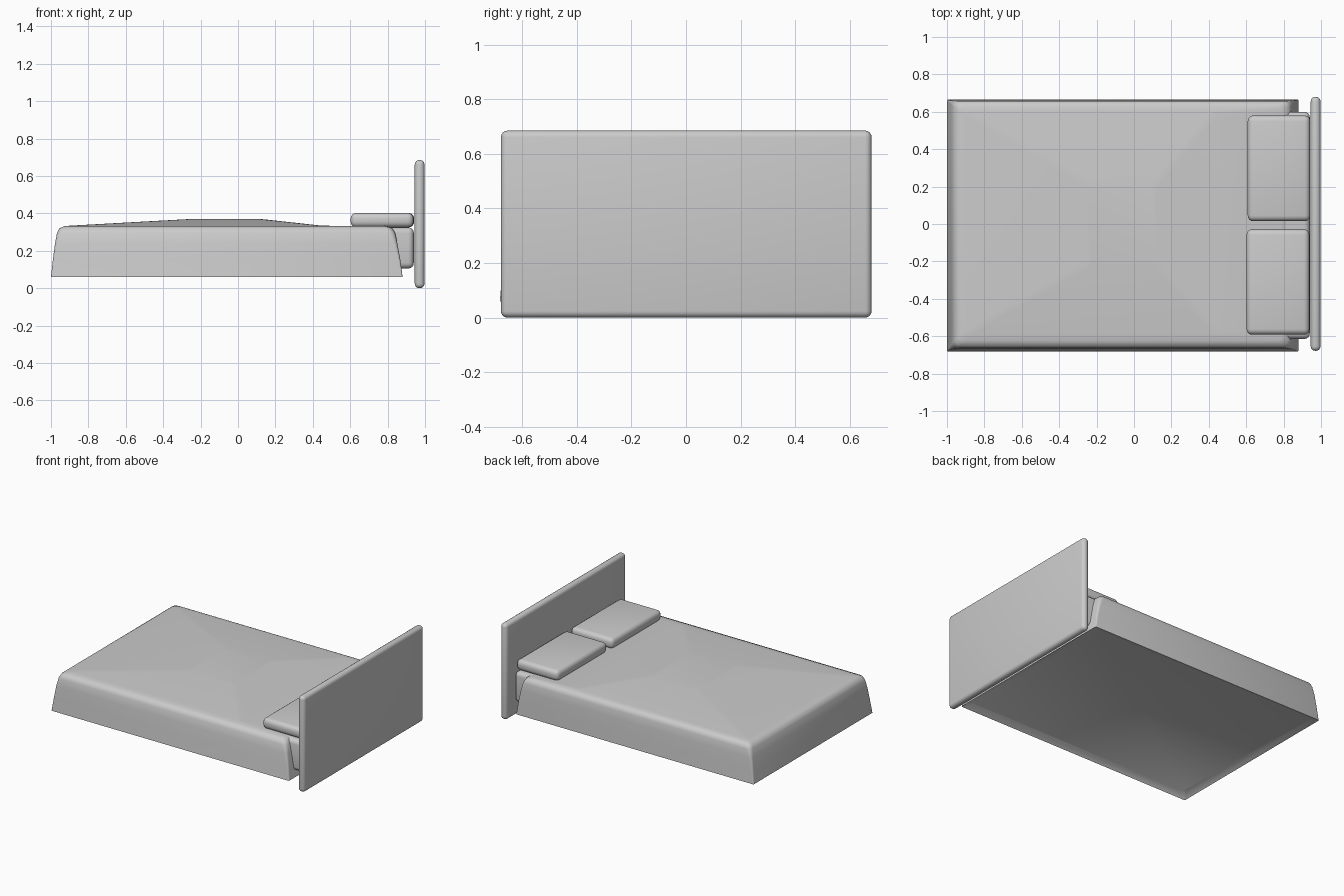
import bpy, bmesh, math

if "Cube" in bpy.data.objects:
    bpy.data.objects.remove(bpy.data.objects["Cube"])


def finish(name, bm, angle=50):
    bmesh.ops.recalc_face_normals(bm, faces=bm.faces)
    mesh = bpy.data.meshes.new(name)
    bm.to_mesh(mesh)
    bm.free()
    ob = bpy.data.objects.new(name, mesh)
    bpy.context.collection.objects.link(ob)
    bpy.ops.object.select_all(action='DESELECT')
    ob.select_set(True)
    bpy.context.view_layer.objects.active = ob
    bpy.ops.object.shade_smooth_by_angle(angle=math.radians(angle))
    return ob


def rounded_box(name, lo, hi, radius, tilt=0.0):
    """Box between two corners with rounded edges; tilt lifts the top towards +x."""
    bm = bmesh.new()
    bmesh.ops.create_cube(bm, size=1)
    for v in bm.verts:
        for i in range(3):
            v.co[i] = lo[i] if v.co[i] < 0 else hi[i]
        if v.co.z == hi[2] and v.co.x < (lo[0] + hi[0]) / 2:
            v.co.z -= tilt
    bmesh.ops.bevel(bm, geom=bm.edges[:], offset=radius, segments=4,
                    profile=0.5, affect='EDGES', clamp_overlap=True)
    return finish(name, bm)


def ring(bm, x0, x1, y0, y1, z0, z1, r):
    """Rounded rectangle; height runs from z0 at y0 to z1 at y1."""
    verts = []
    corners = [(x1 - r, y1 - r, 0), (x0 + r, y1 - r, 90),
               (x0 + r, y0 + r, 180), (x1 - r, y0 + r, 270)]
    for cx, cy, start in corners:
        for k in range(4):
            a = math.radians(start + 30 * k)
            x, y = cx + r * math.cos(a), cy + r * math.sin(a)
            verts.append(bm.verts.new((x, y, z0 + (z1 - z0) * (y - y0) / (y1 - y0))))
    return verts


# Headboard and mattress
rounded_box("headboard", (0.945, -0.678, 0.0), (0.997, 0.68, 0.685), 0.024)
rounded_box("mattress", (-0.93, -0.615, 0.105), (0.94, 0.6, 0.325), 0.03)

# Pillows
rounded_box("pillow_front", (0.602, -0.592, 0.325), (0.938, -0.028, 0.402), 0.03, 0.012)
rounded_box("pillow_back", (0.608, 0.015, 0.325), (0.942, 0.58, 0.402), 0.03, 0.012)

# Blanket: hollow underside, flared skirt, rolled top edge, low hump
rings = [
    (-0.96, 0.84, -0.655, 0.645, 0.10, 0.065, 0.03),
    (-1.0, 0.88, -0.682, 0.665, 0.06, 0.06, 0.006),
    (-0.99, 0.868, -0.674, 0.662, 0.15, 0.15, 0.012),
    (-0.978, 0.852, -0.668, 0.66, 0.24, 0.24, 0.02),
    (-0.968, 0.84, -0.662, 0.657, 0.295, 0.295, 0.03),
    (-0.955, 0.825, -0.652, 0.65, 0.32, 0.32, 0.03),
    (-0.93, 0.79, -0.625, 0.63, 0.331, 0.331, 0.03),
    (-0.9, 0.45, -0.59, 0.6, 0.334, 0.334, 0.03),
    (-0.25, 0.12, -0.22, 0.22, 0.37, 0.37, 0.03),
]
bm = bmesh.new()
loops = [ring(bm, *r) for r in rings]
for a, b in zip(loops, loops[1:]):
    n = len(a)
    for i in range(n):
        j = (i + 1) % n
        bm.faces.new((a[i], a[j], b[j], b[i]))
bm.faces.new(loops[0])
bm.faces.new(loops[-1])
finish("blanket", bm)
